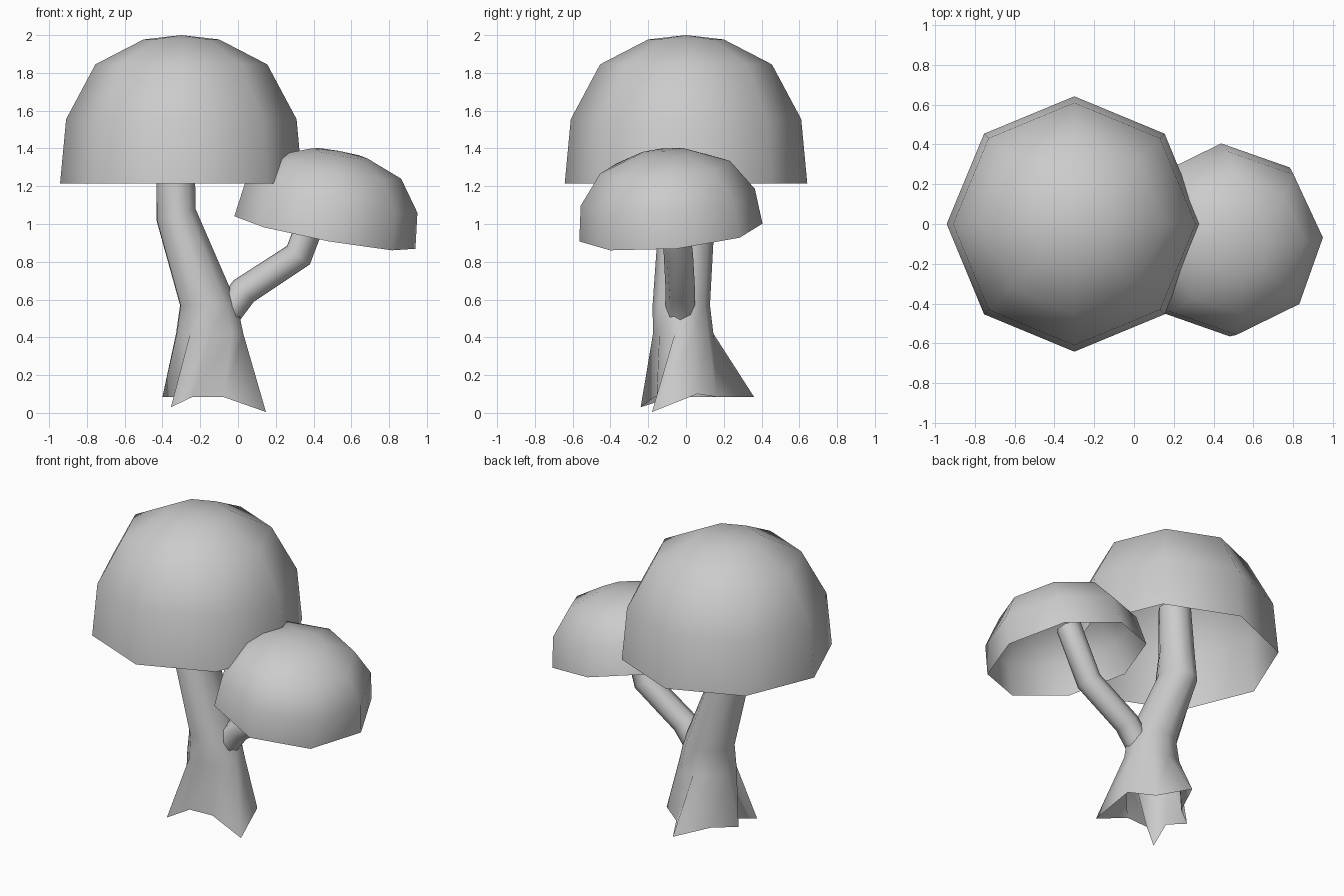
import bpy, bmesh
from math import cos, sin, tau, radians
from mathutils import Vector, Matrix

if "Cube" in bpy.data.objects:
    bpy.data.objects.remove(bpy.data.objects["Cube"])

grey = bpy.data.materials.new("plain_grey")
grey.use_nodes = True
COLOUR = (0.6, 0.6, 0.6, 1)
grey.diffuse_color = COLOUR
grey.node_tree.nodes["Principled BSDF"].inputs["Base Color"].default_value = COLOUR


def ring(centre, rx, ry, sides, turn=0.0, slope=0.0):
    """Ellipse of points; slope raises z along +x."""
    pts = []
    for i in range(sides):
        a = tau * i / sides + radians(turn)
        x, y = rx * cos(a), ry * sin(a)
        pts.append(Vector(centre) + Vector((x, y, slope * x)))
    return pts


def loft(name, rings, tip=None, matrix=Matrix()):
    """Skin open rings of equal count, optionally closed to a tip point."""
    bm = bmesh.new()
    loops = [[bm.verts.new(matrix @ Vector(p)) for p in r] for r in rings]
    n = len(loops[0])
    for low, high in zip(loops, loops[1:]):
        for i in range(n):
            j = (i + 1) % n
            bm.faces.new((low[i], low[j], high[j], high[i]))
    if tip is not None:
        top = bm.verts.new(matrix @ Vector(tip))
        for i in range(n):
            bm.faces.new((loops[-1][i], loops[-1][(i + 1) % n], top))
    for f in bm.faces:
        f.smooth = True
    mesh = bpy.data.meshes.new(name)
    bm.to_mesh(mesh)
    bm.free()
    mesh.materials.append(grey)
    obj = bpy.data.objects.new(name, mesh)
    bpy.context.collection.objects.link(obj)
    return obj


# Hollow eight-sided caps sharing one profile (radius, height)
PROFILE = [(0.642, 0), (0.61, 0.34), (0.455, 0.63), (0.2, 0.762)]
CAP_HEIGHT = 0.785


def cap(name, matrix):
    rings = [ring((0, 0, z), r, r, 8) for r, z in PROFILE]
    return loft(name, rings, (0, 0, CAP_HEIGHT), matrix)


cap("large_cap", Matrix.Translation((-0.3, 0, 1.215)))
tilt = Matrix.Rotation(radians(10.5), 4, 'Y') @ Matrix.Rotation(radians(5), 4, 'X')
cap("small_cap", Matrix.Translation((0.46, -0.08, 0.955)) @ tilt
    @ Matrix.Rotation(radians(3.5), 4, 'Z') @ Matrix.Diagonal((0.76, 0.76, 0.56, 1)))

# Trunk with three pulled-out root tips at its open base
base = [(0.1, 0.06, 0.1), (-0.04, 0.16, 0.085), (-0.156, 0.36, 0.085),
        (-0.27, 0.12, 0.085), (-0.4, 0.02, 0.085), (-0.31, -0.07, 0.085),
        (-0.355, -0.24, 0.03), (-0.24, -0.165, 0.085), (-0.08, -0.155, 0.085),
        (0.148, -0.18, 0.005)]
loft("trunk", [
    base,
    ring((-0.15, -0.015, 0.42), 0.185, 0.16, 10, 20),
    ring((-0.155, -0.025, 0.57), 0.158, 0.152, 10, 20),
    ring((-0.328, 0.005, 1.05), 0.108, 0.148, 10, 20, 0.28),
    ring((-0.33, 0.005, 1.24), 0.107, 0.115, 10, 20),
    ring((-0.32, 0, 1.55), 0.1, 0.1, 10, 20),
])

# Side branch carrying the small cap
path = [Vector(p) for p in ((-0.05, -0.03, 0.54), (0.03, -0.03, 0.645),
                            (0.32, -0.04, 0.835), (0.45, -0.075, 1.18))]
rings = []
for i, p in enumerate(path):
    ahead = (path[min(i + 1, 3)] - p).normalized()
    behind = (p - path[max(i - 1, 0)]).normalized()
    turn = (ahead + behind).to_track_quat('Z', 'Y').to_matrix()
    rings.append([p + turn @ q for q in ring((0, 0, 0), 0.078, 0.078, 8)])
loft("branch", rings)
